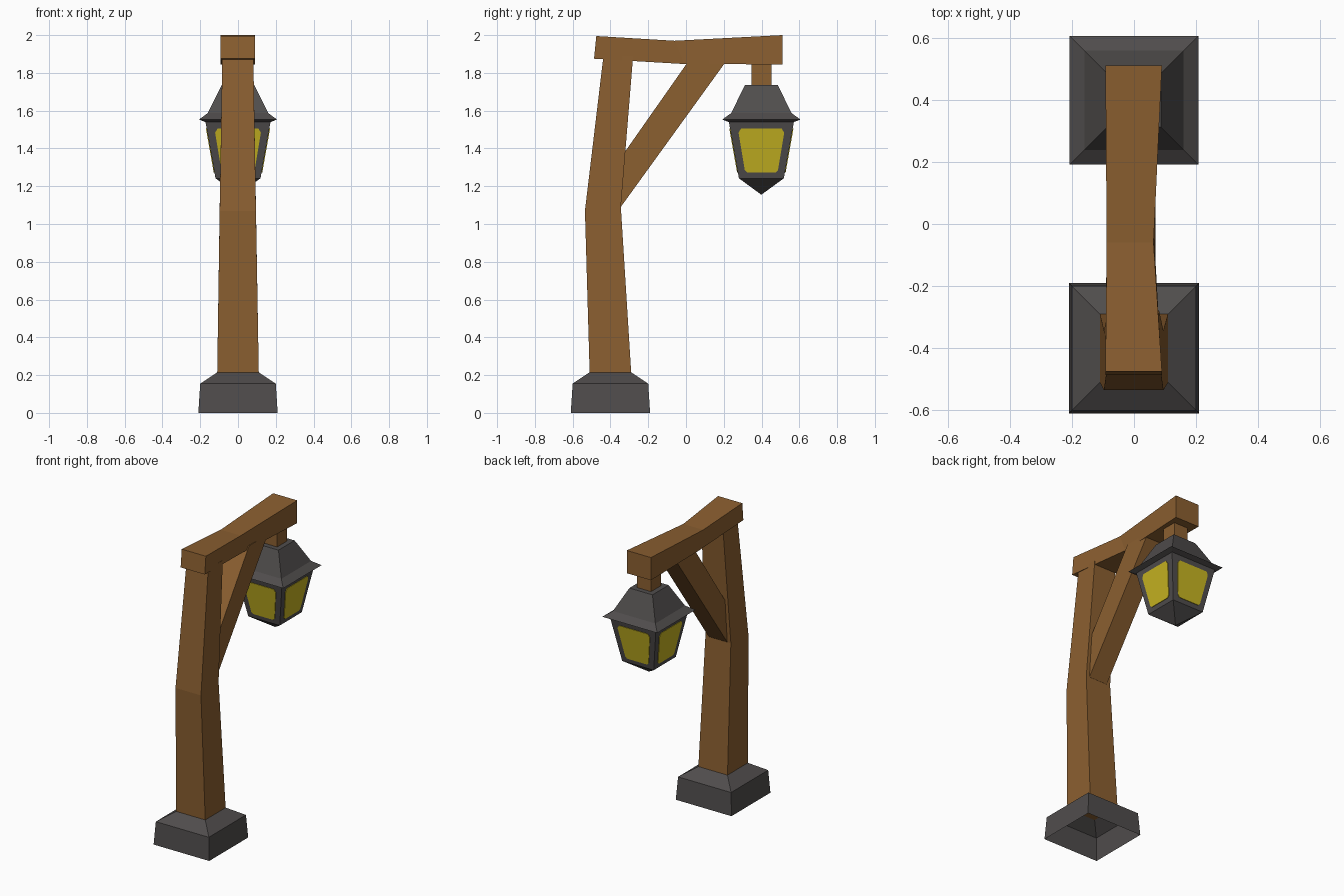
import bpy, bmesh
from mathutils import Vector

if "Cube" in bpy.data.objects:
    bpy.data.objects.remove(bpy.data.objects["Cube"])


def material(name, rgb):
    m = bpy.data.materials.new(name)
    m.diffuse_color = (*rgb, 1)
    m.use_nodes = True
    m.node_tree.nodes["Principled BSDF"].inputs["Base Color"].default_value = m.diffuse_color
    return m


WOOD = material("brown_wood", (0.26, 0.115, 0.03))
IRON = material("dark_grey", (0.08, 0.074, 0.073))
GLASS = material("yellow_glass", (0.58, 0.465, 0.016))


def loft(name, rings, mat, cap_start=True, cap_end=True):
    """Skin a list of equal-length point rings with flat faces."""
    bm = bmesh.new()
    vr = [[bm.verts.new(p) for p in r] for r in rings]
    n = len(vr[0])
    for a, b in zip(vr, vr[1:]):
        for i in range(n):
            j = (i + 1) % n
            bm.faces.new((a[i], a[j], b[j], b[i]))
    if cap_start:
        bm.faces.new(vr[0][::-1])
    if cap_end:
        bm.faces.new(vr[-1])
    bmesh.ops.remove_doubles(bm, verts=bm.verts, dist=0.0005)
    bmesh.ops.recalc_face_normals(bm, faces=bm.faces)
    me = bpy.data.meshes.new(name)
    bm.to_mesh(me)
    bm.free()
    me.materials.append(mat)
    ob = bpy.data.objects.new(name, me)
    bpy.context.collection.objects.link(ob)
    return ob


def square(cy, h, z):
    return [(-h, cy - h, z), (h, cy - h, z), (h, cy + h, z), (-h, cy + h, z)]


def side_section(x0, x1, a, b):
    """Ring across x between two (y, z) points of the side outline."""
    return [(x0, *a), (x1, *a), (x1, *b), (x0, *b)]


# Hollow stone foot
loft("foot", [square(-0.4, 0.21, 0), square(-0.4, 0.2, 0.155),
              square(-0.4, 0.11, 0.215)], IRON, False, False)

# Bent post
loft("post", [side_section(-0.11, 0.11, (-0.51, 0.21), (-0.29, 0.21)),
              side_section(-0.097, 0.095, (-0.535, 1.07), (-0.345, 1.09)),
              side_section(-0.083, 0.081, (-0.437, 1.89), (-0.28, 1.89))], WOOD)

# Sagging top beam
loft("beam", [side_section(-0.092, 0.09, (-0.487, 1.875), (-0.475, 1.995)),
              side_section(-0.088, 0.063, (-0.01, 1.847), (-0.06, 1.97)),
              side_section(-0.092, 0.09, (0.51, 1.845), (0.51, 2.0))], WOOD)

# Diagonal brace, ends buried in the post and beam
loft("brace", [side_section(-0.07, 0.07, (-0.36, 1.07), (-0.36, 1.33)),
               side_section(-0.07, 0.07, (0.22, 1.872), (0.02, 1.872))], WOOD)

# Lantern
LY = 0.399
loft("hanger", [square(LY, 0.053, 1.72), square(LY, 0.053, 1.86)], WOOD)
loft("lantern_roof", [square(LY, 0.165, 1.537), square(LY, 0.207, 1.553),
                      square(LY, 0.16, 1.587), square(LY, 0.087, 1.735)], IRON)
TOP, BOT, ZT, ZB = 0.172, 0.119, 1.54, 1.242
loft("lantern_body", [square(LY, 0, 1.155), square(LY, BOT, ZB),
                      square(LY, TOP, ZT)], IRON, False, True)

# Glass panes: thin plates with clipped corners, one per side
outline = [(-0.075, 1.272), (0.075, 1.272), (0.088, 1.285), (0.121, 1.483),
           (0.108, 1.505), (-0.108, 1.505), (-0.121, 1.483), (-0.088, 1.285)]
for name, n in (("front", (0, -1)), ("right", (1, 0)), ("back", (0, 1)), ("left", (-1, 0))):
    rings = []
    for off in (-0.002, 0.004):
        ring = []
        for u, z in outline:
            d = BOT + (TOP - BOT) * (z - ZB) / (ZT - ZB) + off
            p = Vector(n) * d + Vector((-n[1], n[0])) * u
            ring.append((p.x, LY + p.y, z))
        rings.append(ring)
    loft(name + "_pane", rings, GLASS)
